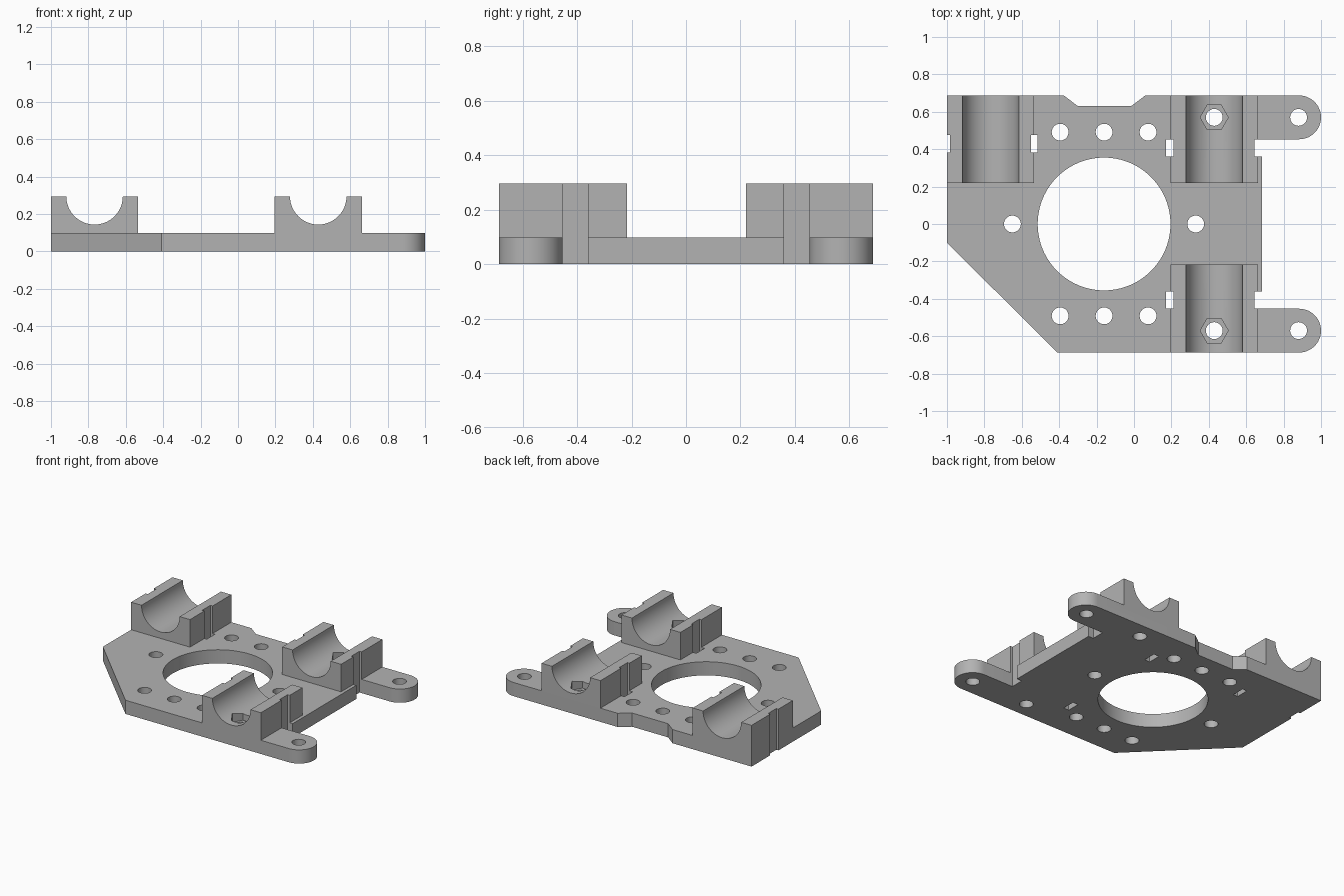
import bpy
import bmesh
from math import pi, cos, sin

cube = bpy.data.objects.get("Cube")
if cube:
    bpy.data.objects.remove(cube, do_unlink=True)

PLATE_TOP, BLOCK_TOP, EDGE = 0.098, 0.295, 0.687

grey = bpy.data.materials.new("plain grey")
grey.use_nodes = True
grey.diffuse_color = (0.45, 0.45, 0.45, 1)
grey.node_tree.nodes["Principled BSDF"].inputs["Base Color"].default_value = grey.diffuse_color


def arc(cx, cy, r, start, end, steps):
    angles = [start + (end - start) * i / steps for i in range(steps + 1)]
    return [(cx + r * cos(a), cy + r * sin(a)) for a in angles]


def prism(name, points, low, high, along_y=False):
    """Extrude a closed outline along z, or an x-z outline along y."""
    bm = bmesh.new()
    verts = [bm.verts.new((a, low, b) if along_y else (a, b, low)) for a, b in points]
    face = bm.faces.new(verts)
    new = bmesh.ops.extrude_face_region(bm, geom=[face])["geom"]
    offset = (0, high - low, 0) if along_y else (0, 0, high - low)
    bmesh.ops.translate(bm, vec=offset, verts=[g for g in new if isinstance(g, bmesh.types.BMVert)])
    bmesh.ops.recalc_face_normals(bm, faces=bm.faces)
    mesh = bpy.data.meshes.new(name)
    bm.to_mesh(mesh)
    bm.free()
    mesh.materials.append(grey)
    obj = bpy.data.objects.new(name, mesh)
    bpy.context.collection.objects.link(obj)
    return obj


def combine(target, tool, operation):
    """Apply a boolean and remove the tool object."""
    mod = target.modifiers.new("boolean", 'BOOLEAN')
    mod.operation, mod.solver, mod.object = operation, 'EXACT', tool
    bpy.context.view_layer.objects.active = target
    bpy.ops.object.modifier_apply(modifier=mod.name)
    bpy.data.objects.remove(tool, do_unlink=True)


def drill(x, y, r, low=-0.1, sides=32):
    outline = arc(x, y, r, 0, 2 * pi, sides)[:-1]
    combine(carriage, prism("drill", outline, low, 0.5), 'DIFFERENCE')


def slot(x0, x1, y0, y1):
    outline = [(x0, y0), (x1, y0), (x1, y1), (x0, y1)]
    combine(carriage, prism("slot", outline, -0.1, 0.5), 'DIFFERENCE')


# Base plate: right side with two rounded ears, back notch, cut front left corner
ear_r = 0.117
ear_y = EDGE - ear_r
outline = [(-1, -0.1), (-0.41, -EDGE)]
outline += arc(1 - ear_r, -ear_y, ear_r, -pi / 2, pi / 2, 24)
outline += [(0.645, -0.453), (0.645, -0.36), (0.685, -0.36),
            (0.685, 0.36), (0.645, 0.36), (0.645, 0.453)]
outline += arc(1 - ear_r, ear_y, ear_r, -pi / 2, pi / 2, 24)
outline += [(0.06, EDGE), (-0.015, 0.63), (-0.30, 0.63), (-0.375, EDGE), (-1, EDGE)]
carriage = prism("carriage_plate", outline, 0, PLATE_TOP)

# Three bearing saddles with half-round grooves
for x, y0, y1 in ((-0.767, 0.22, EDGE), (0.429, 0.22, EDGE), (0.429, -EDGE, -0.217)):
    half = 0.233
    profile = [(x + half, BLOCK_TOP), (x + half, PLATE_TOP),
               (x - half, PLATE_TOP), (x - half, BLOCK_TOP)]
    profile += arc(x, BLOCK_TOP, 0.151, pi, 2 * pi, 40)
    combine(carriage, prism("saddle", profile, y0, y1, along_y=True), 'UNION')

# Strap slots beside each saddle
for y0, y1 in ((0.36, 0.453), (-0.453, -0.36)):
    slot(0.17, 0.212, y0, y1)
    slot(0.645, 0.685, y0, y1)
slot(-0.552, -0.516, 0.383, 0.476)
slot(-1.1, -0.983, 0.383, 0.476)

# Large motor opening and bolt holes
drill(-0.16, 0, 0.355, sides=96)
for x in (-0.65, 0.33):
    drill(x, 0, 0.045)
for side in (-1, 1):
    for x in (-0.395, -0.16, 0.075):
        drill(x, side * 0.491, 0.045)
    drill(0.88, side * 0.57, 0.045)
    drill(0.429, side * 0.57, 0.045)
    drill(0.429, side * 0.57, 0.075, low=0.1, sides=6)

# Merge leftover coplanar faces and shade the round walls smooth
bm = bmesh.new()
bm.from_mesh(carriage.data)
bmesh.ops.remove_doubles(bm, verts=bm.verts, dist=0.0001)
bmesh.ops.dissolve_limit(bm, angle_limit=0.005, verts=bm.verts, edges=bm.edges)
bm.to_mesh(carriage.data)
bm.free()
bpy.ops.object.select_all(action='DESELECT')
carriage.select_set(True)
bpy.context.view_layer.objects.active = carriage
bpy.ops.object.shade_smooth_by_angle(angle=pi / 6)
